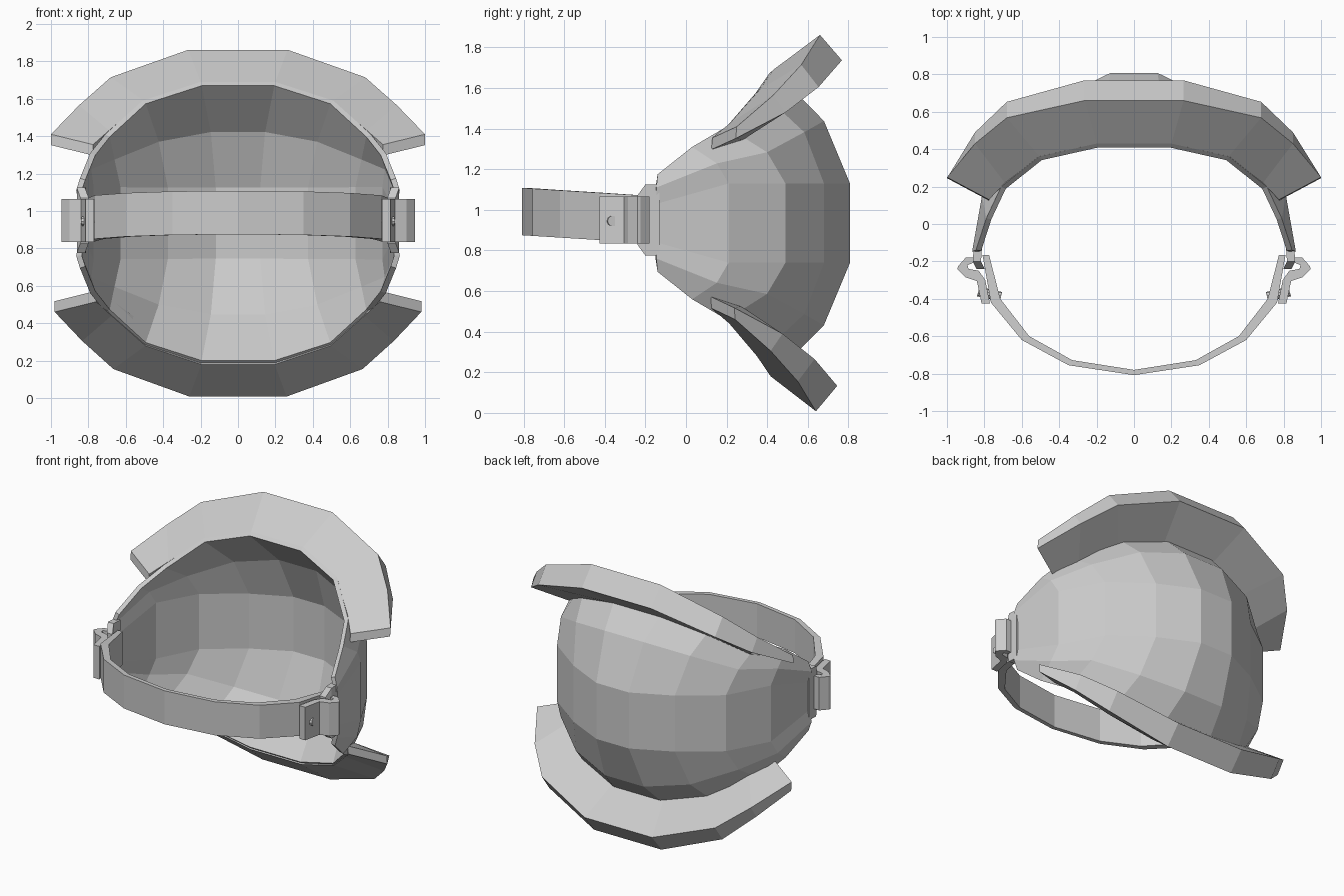
import bpy, bmesh, math
from mathutils import Vector, Matrix

if "Cube" in bpy.data.objects:
    bpy.data.objects.remove(bpy.data.objects["Cube"])

MID = 0.935  # height of the horizontal symmetry plane


def make(name, verts, faces, closed=True):
    bm = bmesh.new()
    vs = [bm.verts.new(v) for v in verts]
    for f in faces:
        bm.faces.new([vs[i] for i in f])
    bmesh.ops.recalc_face_normals(bm, faces=bm.faces)
    if not closed:  # open shell: make normals point away from the middle
        bm.normal_update()
        c = Vector((0, 0, MID))
        if sum(f.normal.dot(f.calc_center_median() - c) for f in bm.faces) < 0:
            bmesh.ops.reverse_faces(bm, faces=bm.faces)
    me = bpy.data.meshes.new(name)
    bm.to_mesh(me)
    bm.free()
    ob = bpy.data.objects.new(name, me)
    bpy.context.collection.objects.link(ob)
    return ob


def both_sides(pts):
    """Right-hand points plus their mirror images, as one left-to-right row."""
    left = [(-p[0],) + tuple(p[1:]) for p in reversed(pts)]
    return left + [p for p in pts if p[0] != 0 or p not in left]


def grid_faces(cols, rows, wrap=False):
    n = rows if wrap else rows - 1
    return [(c * rows + r, (c + 1) * rows + r, (c + 1) * rows + (r + 1) % rows, c * rows + (r + 1) % rows)
            for c in range(cols - 1) for r in range(n)]


def loft(name, sections):
    """Closed bar through a row of four-point cross-sections."""
    n = len(sections)
    faces = grid_faces(n, 4, True) + [(0, 1, 2, 3), tuple(4 * (n - 1) + i for i in range(4))]
    return make(name, [v for s in sections for v in s], faces)


def mirror_x(ob):
    ob.modifiers.new("mirror", "MIRROR")
    return ob


# Bowl: each column runs from the top edge, round the back, to the bottom edge
edge = [(0.2, 0.43, 1.69), (0.51, 0.36, 1.59), (0.71, 0.2, 1.41), (0.79, 0.03, 1.31), (0.845, -0.14, 1.175)]
back = [(0.125, 0.808), (0.39, 0.68), (0.65, 0.49), (0.80, 0.21), (0.85, -0.145)]
columns = []
for (tx, ty, tz), (ex, ey) in zip(edge, back):
    ez = 1.13 if ex < 0.84 else 1.03
    mx, my, mz = tx + (ex - tx) * 0.66, ty + (ey - ty) * 0.66, tz + (ez - tz) * 0.45
    if ex > 0.3:  # keep the flank rounded
        k = 1.02
        mx, my = mx * k, my * k
    half = [(tx, ty, tz), (mx, my, mz), (ex, ey, ez)]
    low = [(x, y, 2 * MID - z) for x, y, z in reversed(half)]
    columns.append(half + low)
columns = [[(-x, y, z) for x, y, z in c] for c in reversed(columns)] + columns
bowl = make("bowl", [v for c in columns for v in c], grid_faces(len(columns), 6), closed=False)
sol = bowl.modifiers.new("thickness", "SOLIDIFY")
sol.thickness, sol.offset = 0.03, -1

# Upper and lower flared brims
outer = [(0.265, 0.66, 1.862), (0.68, 0.568, 1.715), (0.85, 0.43, 1.565), (1.0, 0.25, 1.41)]
inner = [(0.2, 0.43, 1.69), (0.505, 0.36, 1.59), (0.69, 0.22, 1.43), (0.775, 0.13, 1.355)]
depth = [(0.108, -0.125), (0.085, -0.11), (0.06, -0.085), (-0.005, -0.058)]
for name, low in (("upper_brim", False), ("lower_brim", True)):
    secs = []
    for o, i, (dy, dz) in zip(outer, inner, depth):
        s = [o, i, (i[0], i[1] + dy, i[2] + dz), (o[0], o[1] + dy, o[2] + dz)]
        if low:
            s = [(x * 0.98, y - 0.03 * min(1, y), 2 * MID - z) for x, y, z in s]
            s = [(x, y, max(z, 0.0)) for x, y, z in s]
        secs.append(s)
    secs = [[(-x, y, z) for x, y, z in s] for s in reversed(secs)] + secs
    loft(name, secs)

# Front strap, rising slightly towards the middle
strap_out = [(0.0, -0.808), (0.35, -0.755), (0.6, -0.62), (0.765, -0.42), (0.81, -0.165)]
strap_in = [(0.0, -0.78), (0.33, -0.728), (0.56, -0.6), (0.715, -0.4), (0.775, -0.165)]
secs = []
for (ox, oy), (ix, iy) in zip(strap_out, strap_in):
    lift = 0.04 * (-oy - 0.165) / 0.64
    z0, z1 = 0.835 + lift, 1.068 + lift
    secs.append([(ox, oy, z0), (ix, iy, z0), (ix, iy, z1), (ox, oy, z1)])
secs = [[(-x, y, z) for x, y, z in s] for s in reversed(secs[1:])] + secs
loft("front_strap", secs)


def plan_prism(name, plan, z0, z1):
    n = len(plan)
    verts = [(x, y, z) for z in (z0, z1) for x, y in plan]
    faces = [tuple(range(n)), tuple(range(n, 2 * n))]
    faces += [(i, (i + 1) % n, n + (i + 1) % n, n + i) for i in range(n)]
    return mirror_x(make(name, verts, faces))


# Bent clip plates at the strap ends, hooked over the bowl tabs
plan_prism("strap_clip", [(0.77, -0.425), (0.815, -0.425), (0.84, -0.305), (0.9, -0.285), (0.945, -0.24),
                          (0.94, -0.225), (0.9, -0.18), (0.86, -0.18), (0.855, -0.205), (0.89, -0.22),
                          (0.885, -0.24), (0.83, -0.25), (0.795, -0.3)], 0.835, 1.065)

# Tabs on the bowl's side edges that the clips hold
tab = []
for x, y, h in ((0.835, -0.13, 0.175), (0.84, -0.2, 0.175), (0.82, -0.24, 0.12)):
    tab.append([(x - 0.022, y, MID + 0.015 - h), (x + 0.022, y, MID + 0.015 - h),
                (x + 0.022, y, MID + 0.015 + h), (x - 0.022, y, MID + 0.015 + h)])
mirror_x(loft("bowl_tab", tab))

# Rivets through clip and strap
bm = bmesh.new()
spin = Matrix.Translation((0.772, -0.375, 0.945)) @ Matrix.Rotation(math.radians(13), 4, "Z") \
    @ Matrix.Rotation(math.radians(90), 4, "Y")
bmesh.ops.create_cone(bm, cap_ends=True, segments=10, radius1=0.026, radius2=0.026, depth=0.125, matrix=spin)
me = bpy.data.meshes.new("rivet")
bm.to_mesh(me)
bm.free()
rivet = bpy.data.objects.new("rivet", me)
bpy.context.collection.objects.link(rivet)
mirror_x(rivet)
